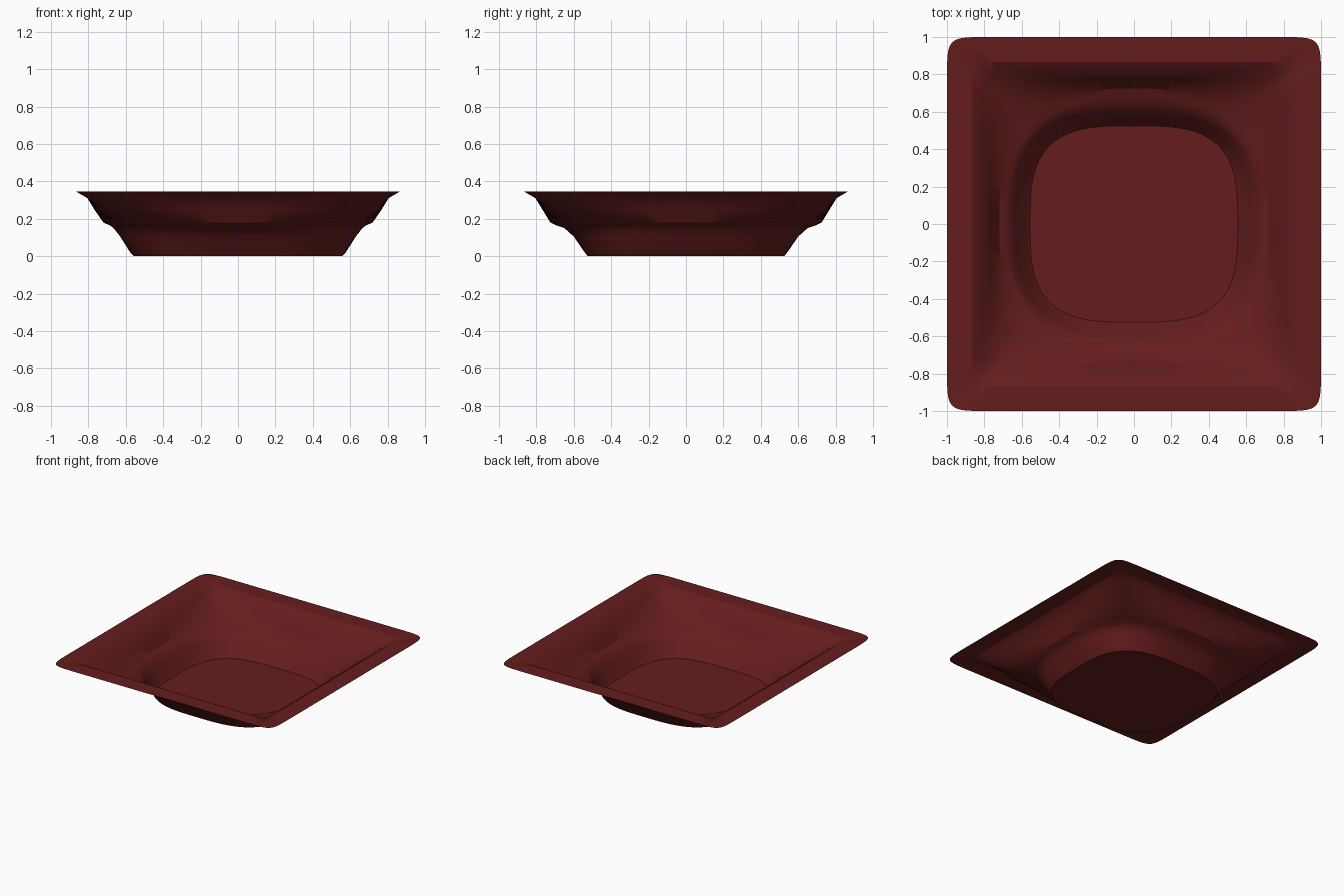
import bpy, bmesh, math

if "Cube" in bpy.data.objects:
    bpy.data.objects.remove(bpy.data.objects["Cube"])

SEGS = 160

# thin sheet sections from rim to floor: half width x, half width y, squareness, height
SECTIONS = [
    (1.00, 1.00, 24, 0.345),
    (0.865, 0.865, 40, 0.345),
    (0.805, 0.805, 40, 0.31),
    (0.765, 0.765, 7, 0.245),
    (0.72, 0.725, 2.7, 0.18),
    (0.685, 0.695, 2.5, 0.165),
    (0.665, 0.65, 2.6, 0.15),
    (0.63, 0.60, 2.8, 0.105),
    (0.575, 0.54, 3.1, 0.018),
    (0.555, 0.525, 3.2, 0.002),
]


def section_point(a, b, n, t):
    """Point on a superellipse along a ray; rays crowd towards the corners."""
    ang = t + 0.18 * math.sin(4 * t)
    c, s = math.cos(ang), math.sin(ang)
    r = (abs(c / a) ** n + abs(s / b) ** n) ** (-1 / n)
    return r * c, r * s


# dish: loft the sections and close the floor
bm = bmesh.new()
rings = []
for a, b, n, z in SECTIONS:
    ring = []
    for i in range(SEGS):
        x, y = section_point(a, b, n, 2 * math.pi * i / SEGS)
        ring.append(bm.verts.new((x, y, z)))
    rings.append(ring)
for outer, inner in zip(rings, rings[1:]):
    for i in range(SEGS):
        j = (i + 1) % SEGS
        bm.faces.new((outer[i], outer[j], inner[j], inner[i]))
bm.faces.new(rings[-1])
for v in rings[-1]:
    v.co.z = 0.0

mesh = bpy.data.meshes.new("square_dish")
bm.to_mesh(mesh)
bm.free()
dish = bpy.data.objects.new("square_dish", mesh)
bpy.context.collection.objects.link(dish)

# dark red glaze
red = bpy.data.materials.new("dark_red")
red.diffuse_color = (0.13, 0.012, 0.012, 1)
red.use_nodes = True
red.node_tree.nodes["Principled BSDF"].inputs["Base Color"].default_value = red.diffuse_color
mesh.materials.append(red)

bpy.context.view_layer.objects.active = dish
dish.select_set(True)
bpy.ops.object.shade_smooth_by_angle(angle=math.radians(30))
